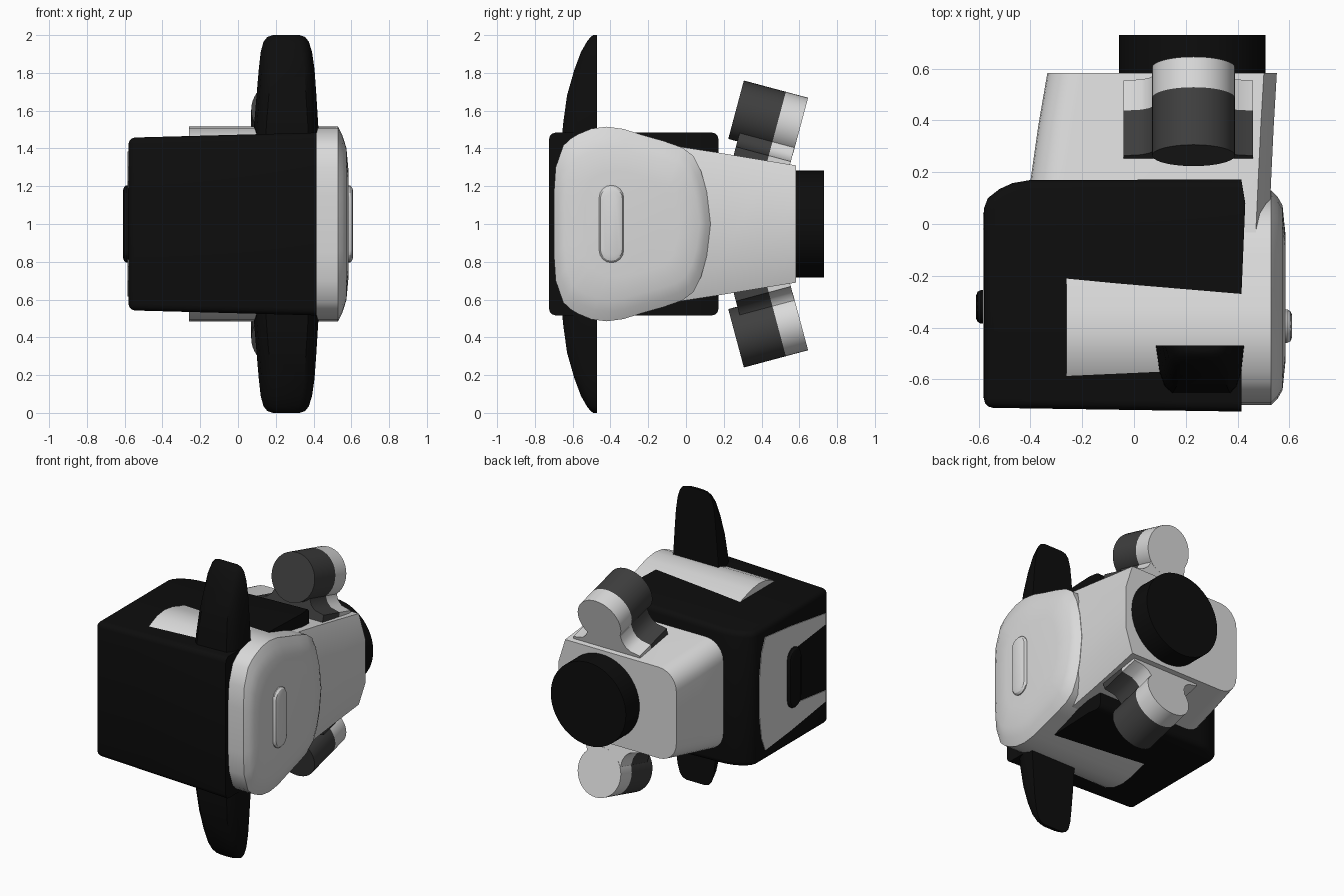
import bpy, bmesh, math
from mathutils import Vector

cube = bpy.data.objects.get("Cube")
if cube:
    bpy.data.objects.remove(cube, do_unlink=True)


def material(name, c):
    m = bpy.data.materials.new(name)
    m.use_nodes = True
    m.diffuse_color = (*c, 1)
    b = m.node_tree.nodes["Principled BSDF"]
    b.inputs["Base Color"].default_value = (*c, 1)
    b.inputs["Roughness"].default_value = 0.6
    return m


WHITE = material("white", (0.7, 0.7, 0.7))
GREY = material("dark grey", (0.05, 0.05, 0.05))
BLACK = material("black", (0.004, 0.004, 0.004))


def loft(name, rings, mat, bevel=None, flip=False, angle=32):
    """Skin equal-length rings of 3D points and cap both ends."""
    bm = bmesh.new()
    vs = [[bm.verts.new((p[0], p[1], 2 - p[2] if flip else p[2])) for p in r] for r in rings]
    n = len(vs[0])
    for a, b in zip(vs, vs[1:]):
        for i in range(n):
            bm.faces.new((a[i], a[(i + 1) % n], b[(i + 1) % n], b[i]))
    bm.faces.new(vs[0])
    bm.faces.new(vs[-1])
    bmesh.ops.recalc_face_normals(bm, faces=bm.faces[:])
    if bevel:
        width, rule = bevel
        edges = [e for e in bm.edges if e.calc_face_angle(0) > 0.7 and rule(e)]
        bmesh.ops.bevel(bm, geom=edges, offset=width, segments=3, profile=0.5,
                        affect='EDGES', clamp_overlap=True)
        bmesh.ops.recalc_face_normals(bm, faces=bm.faces[:])
    me = bpy.data.meshes.new(name)
    bm.to_mesh(me)
    bm.free()
    ob = bpy.data.objects.new(name, me)
    bpy.context.collection.objects.link(ob)
    me.materials.append(mat)
    bpy.ops.object.select_all(action='DESELECT')
    ob.select_set(True)
    bpy.context.view_layer.objects.active = ob
    bpy.ops.object.shade_smooth_by_angle(angle=math.radians(angle))
    return ob


def arc(cx, cy, r, a0, a1, n):
    return [(cx + r * math.cos(math.radians(a0 + (a1 - a0) * i / n)),
             cy + r * math.sin(math.radians(a0 + (a1 - a0) * i / n))) for i in range(n + 1)]


# Black shell: plan outline with a rounded rear left corner, slightly taller to the left side
plan = [(0.415, -0.725), (-0.58, -0.71), (-0.58, 0.06), (-0.565, 0.1), (-0.52, 0.135),
        (-0.47, 0.158), (-0.4, 0.17), (0.415, 0.172), (0.43, 0.08), (0.415, -0.28)]


def shell_half(x):
    return 0.457 + 0.027 * (x + 0.58)


loft("shell", [[(x, y, 1 + s * shell_half(x)) for x, y in plan] for s in (-1, 1)], BLACK,
     bevel=(0.035, lambda e: not all(v.co.x > 0.4 for v in e.verts)))

# White pod: rounded side outline lofted along x, poking through the shell's top and bottom
half = [(-0.70, 0.15), (-0.69, 0.3), (-0.65, 0.415), (-0.61, 0.452), (-0.57, 0.476),
        (-0.5, 0.505), (-0.42, 0.515), (-0.33, 0.503), (-0.23, 0.471), (-0.12, 0.44),
        (-0.02, 0.405), (0.04, 0.36), (0.08, 0.28), (0.11, 0.17), (0.13, 0)]
outline = half + [(y, -z) for y, z in reversed(half[:-1])]
pod = [(-0.26, 1, 1), (0.53, 1, 1), (0.555, 0.94, 0.9), (0.574, 0.86, 0.78), (0.585, 0.6, 0.55)]
loft("side_pod", [[(x, -0.285 + (y + 0.285) * sy, 1 + z * sz) for y, z in outline]
                  for x, sy, sz in pod], WHITE)


# Oblong buttons on both sides
def button(name, side, yc, mat):
    st = arc(0, 0.14, 0.065, 0, 180, 8) + arc(0, -0.14, 0.065, 180, 360, 8)
    rings = [(0.565, 1), (0.592, 1), (0.604, 0.9), (0.61, 0.7)]
    loft(name, [[(side * x, yc + p[0] * s, 1 + p[1] * (0.5 + s / 2)) for p in st]
                for x, s in rings], mat)


button("left_button", 1, -0.395, WHITE)
button("right_button", -1, -0.32, BLACK)

# White C-shaped side stripe, open to the front
upper = [(0.045, 0), (0.04, 0.15), (0.02, 0.29), (-0.02, 0.385), (-0.3, 0.355), (-0.672, 0.3),
         (-0.672, 0.225), (-0.29, 0.18)]
stripe = upper + [(y, -z) for y, z in reversed(upper[1:])]
loft("side_stripe", [[(x, y, 1 + z) for y, z in stripe] for x in (-0.577, -0.584)], WHITE)


# Tapered tail: chamfered on the left, rounded on the right
def tail_ring(y, x0, x1, h, r=0.13):
    top = [(x1, h - 0.16), (x1 - 0.05, h)] + arc(x0 + r, h - r, r, 90, 180, 6)
    return [(x, y, 1 + z) for x, z in top + [(x, -z) for x, z in reversed(top)]]


loft("tail", [tail_ring(-0.05, -0.41, 0.52, 0.412), tail_ring(0.17, -0.40, 0.53, 0.378),
              tail_ring(0.38, -0.37, 0.54, 0.343), tail_ring(0.583, -0.335, 0.552, 0.31)], WHITE)

# Rear disc
loft("rear_disc", [[(x, y, 1 + z) for x, z in arc(0.225, 0, 0.283, 0, 360, 48)[:-1]]
                   for y in (0.56, 0.73)], BLACK)

# Upright and hanging fins: (z, left, right, front)
fin = [(1.35, 0.08, 0.43, -0.66), (1.52, 0.085, 0.425, -0.652), (1.68, 0.098, 0.415, -0.63),
       (1.82, 0.11, 0.405, -0.59), (1.91, 0.12, 0.392, -0.556), (1.965, 0.135, 0.375, -0.525),
       (1.99, 0.155, 0.355, -0.505), (2.0, 0.185, 0.325, -0.49)]


def fin_ring(z, a, b, f):
    d = f + 0.47
    return [(x, -0.47 + d * t, z) for x, t in
            ((a, 0), (a + 0.015, 0.55), (a + 0.035, 0.85), (a + 0.065, 1),
             (b - 0.055, 1), (b - 0.03, 0.85), (b - 0.012, 0.55), (b, 0))]


# Tilted keyhole-shaped thrusters: round barrel on a flared foot
tilt = math.radians(-15)
along = Vector((0, math.cos(tilt), math.sin(tilt)))
up = Vector((0, -math.sin(tilt), math.cos(tilt)))
barrel = arc(0, 0, 0.16, 0, 360, 40)[:-1]
curve = [(0.125, -0.07), (0.132, -0.115), (0.15, -0.15), (0.18, -0.175), (0.25, -0.19),
         (0.25, -0.31)]
foot = curve + [(-x, v) for x, v in reversed(curve)]


def prism(name, section, xc, u0, u1, mat, flip):
    origin = Vector((xc, 0.265, 1.605))
    loft(name, [[origin + Vector((x, 0, 0)) + up * v + along * u for x, v in section]
                for u in (u0, u1)], mat, flip=flip)


for label, flip in (("upper", False), ("lower", True)):
    loft(label + "_fin", [fin_ring(*r) for r in fin], BLACK, flip=flip)
    prism(label + "_thruster_front", barrel, 0.23, 0, 0.23, GREY, flip)
    prism(label + "_thruster_front_foot", foot, 0.21, 0.05, 0.23, GREY, flip)
    prism(label + "_thruster_rear", barrel, 0.23, 0.23, 0.352, WHITE, flip)
    prism(label + "_thruster_rear_foot", foot, 0.21, 0.23, 0.351, WHITE, flip)
